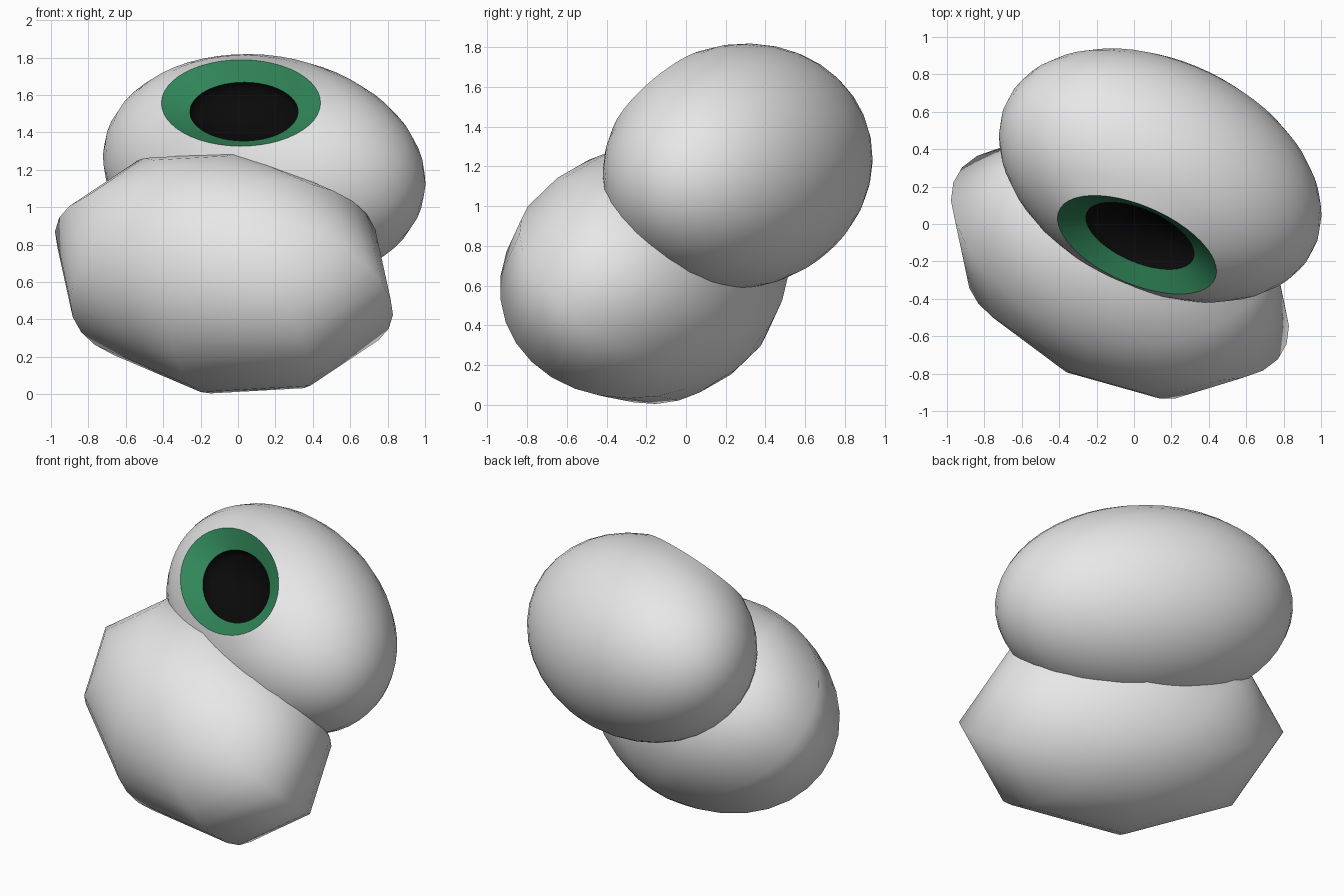
import bpy
import bmesh
from math import sin, cos, pi, radians
from mathutils import Vector, Matrix

cube = bpy.data.objects.get("Cube")
if cube:
    bpy.data.objects.remove(cube, do_unlink=True)


def material(name, rgb):
    mat = bpy.data.materials.new(name)
    mat.use_nodes = True
    color = (*rgb, 1.0)
    mat.diffuse_color = color
    mat.node_tree.nodes["Principled BSDF"].inputs["Base Color"].default_value = color
    return mat


WHITE = material("white", (0.8, 0.8, 0.8))
GREEN = material("iris green", (0.03, 0.24, 0.1))
BLACK = material("pupil black", (0.003, 0.003, 0.003))

# Shared orientation: long axis and gaze direction
long_axis = Vector((0.89, -0.432, -0.139)).normalized()
gaze = Vector((-0.218, -0.708, 0.672))
gaze = (gaze - long_axis * gaze.dot(long_axis)).normalized()
side_axis = gaze.cross(long_axis)


def lathe(name, profile, segments, center, length, radius, mats):
    """Revolve (radius, height, material) points, first and last on the axis."""
    bm = bmesh.new()
    rows = []
    for r, h, _ in profile:
        if r < 1e-6:
            rows.append([bm.verts.new((0, 0, h))] * segments)
        else:
            rows.append([bm.verts.new((r * cos(2 * pi * i / segments),
                                       r * sin(2 * pi * i / segments), h))
                         for i in range(segments)])
    for k in range(len(rows) - 1):
        for i in range(segments):
            j = (i + 1) % segments
            quad = [rows[k][i], rows[k][j], rows[k + 1][j], rows[k + 1][i]]
            face = bm.faces.new(list(dict.fromkeys(quad)))
            face.material_index = profile[k + 1][2]
            face.smooth = True
    # Crisp borders between colours
    for edge in bm.edges:
        if len({f.material_index for f in edge.link_faces}) > 1:
            edge.smooth = False
    axes = Matrix((long_axis * length, side_axis * radius, gaze * radius)).transposed()
    bm.transform(Matrix.Translation(center) @ axes.to_4x4())
    bmesh.ops.recalc_face_normals(bm, faces=bm.faces)
    mesh = bpy.data.meshes.new(name)
    bm.to_mesh(mesh)
    bm.free()
    for mat in mats:
        mesh.materials.append(mat)
    obj = bpy.data.objects.new(name, mesh)
    bpy.context.collection.objects.link(obj)
    return obj


def arc(start, rings, step):
    """Sphere profile from a polar angle in degrees down to the lower pole."""
    angles = [radians(start + step * k) for k in range(rings + 1)]
    return [(max(0.0, sin(a)), cos(a), 0) for a in angles]


# Lower body: eight-sided stretched ball
lathe("lower_body", arc(180, 0, 0)[::-1] and
      [(max(0.0, sin(pi * k / 16)), cos(pi * k / 16), 0) for k in range(17)],
      8, Vector((-0.075, -0.21, 0.648)), 1.0, 0.65, [WHITE])

# Eyeball: stretched ball with a sunken iris and a deeper pupil
socket = [(0, 0.62, 2), (0.335, 0.63, 2), (0.34, 0.755, 2)]
shell = arc(30, 15, 10)
shell[0] = (*shell[0][:2], 1)
lathe("eyeball", socket + shell, 48,
      Vector((0.14, 0.26, 1.2)), 0.917, 0.612, [WHITE, GREEN, BLACK])
